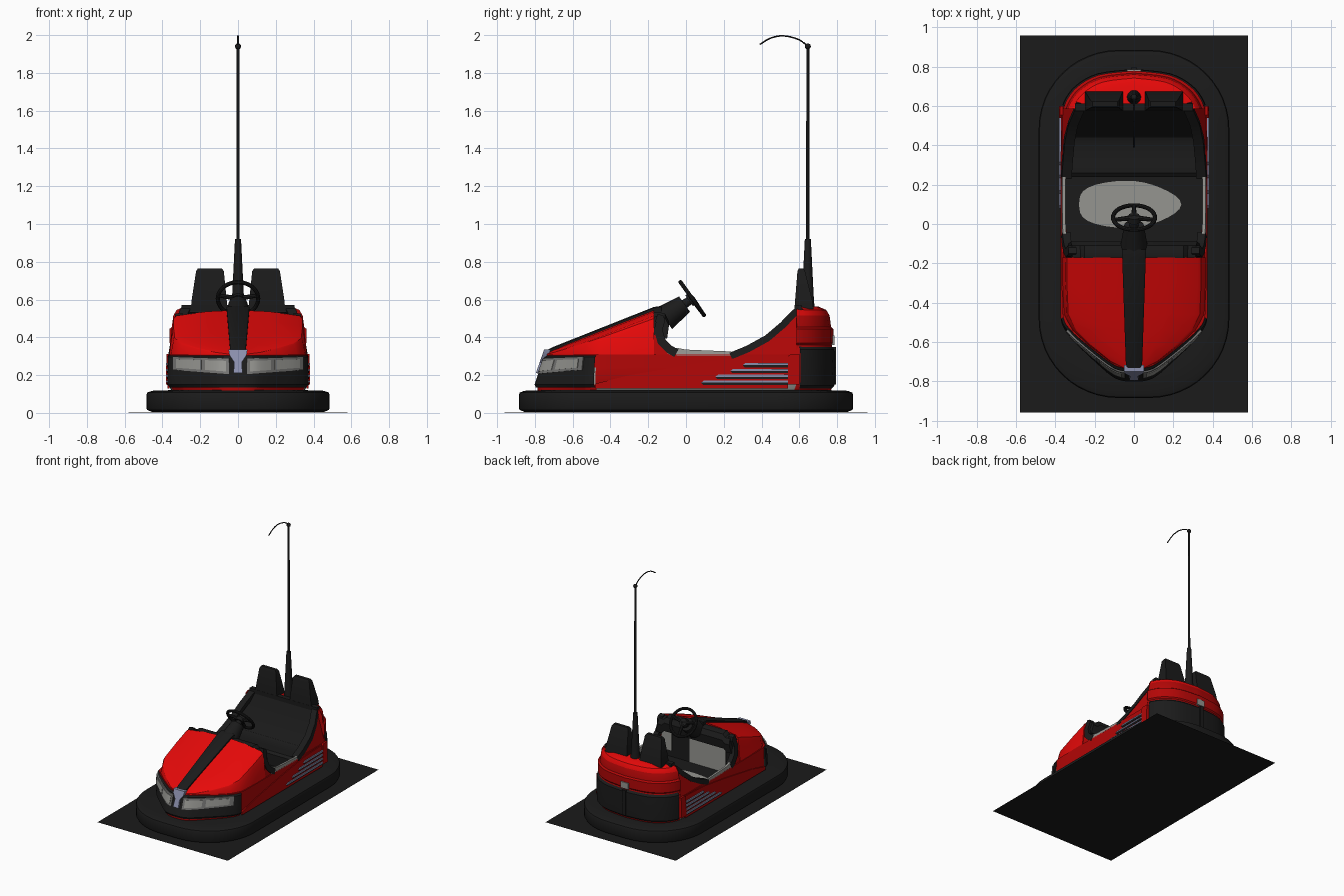
import bpy, bmesh, math
from mathutils import Vector

if "Cube" in bpy.data.objects:
    bpy.data.objects.remove(bpy.data.objects["Cube"])

def mat(name, r, g, b):
    m = bpy.data.materials.new(name)
    m.diffuse_color = (r, g, b, 1)
    m.use_nodes = True
    m.node_tree.nodes["Principled BSDF"].inputs["Base Color"].default_value = m.diffuse_color
    return m

RED = mat("red paint", 0.85, 0.003, 0.003)
DARK = mat("deep red paint", 0.45, 0.002, 0.002)
BLACK = mat("black plastic", 0.011, 0.011, 0.011)
GREY = mat("light grey trim", 0.30, 0.30, 0.28)
LENS = mat("lens grey", 0.17, 0.17, 0.165)
SILVER = mat("blue silver", 0.26, 0.28, 0.42)

def build(name, lofts, mats, rule=None):
    """Each loft is a list of closed rings; skinned and capped at both ends."""
    bm = bmesh.new()
    for rings in lofts:
        vs = [[bm.verts.new(p) for p in r] for r in rings]
        n = len(vs[0])
        for a, b in zip(vs, vs[1:]):
            for i in range(n):
                j = (i + 1) % n
                bm.faces.new((a[i], a[j], b[j], b[i]))
        bm.faces.new(vs[0][::-1])
        bm.faces.new(vs[-1])
    bmesh.ops.recalc_face_normals(bm, faces=bm.faces)
    if rule:
        for f in bm.faces:
            f.material_index = rule(f)
    me = bpy.data.meshes.new(name)
    bm.to_mesh(me)
    bm.free()
    for m in mats:
        me.materials.append(m)
    ob = bpy.data.objects.new(name, me)
    bpy.context.collection.objects.link(ob)
    return ob

def box(x0, x1, y0, y1, z0, z1):
    return [[(x0, y0, z), (x1, y0, z), (x1, y1, z), (x0, y1, z)] for z in (z0, z1)]

def tube(p, q, r1, r2, n=20):
    p, q = Vector(p), Vector(q)
    rot = (q - p).to_track_quat('Z', 'Y')
    return [[c + rot @ Vector((r * math.cos(2 * math.pi * i / n), r * math.sin(2 * math.pi * i / n), 0))
             for i in range(n)] for c, r in ((p, r1), (q, r2))]

def xs(y, z):  # body side leans inwards above the belt line, and towards the seat back
    return .368 - .17 * max(0, z - .29) - .25 * max(0, y - .48) * min(1, max(0, z - .36) / .1)

def side(name, pts, out, thick, m):
    """Panel drawn in the side view, mirrored onto both sides."""
    build(name, [[[(s * (xs(y, z) + o), y, z) for y, z in pts] for o in (out - thick, out)]
                 for s in (1, -1)], [m])

def band(name, top, width, out, thick, m):
    """Strip along the side-view path, made of quads so that it can bend."""
    lofts = []
    for s in (1, -1):
        rings = []
        for i, (y, z) in enumerate(top):
            a, b = Vector(top[max(i - 1, 0)]), Vector(top[min(i + 1, len(top) - 1)])
            t = (b - a).normalized()
            y2, z2 = y - t.y * -width, z - t.x * width
            rings.append([(s * (xs(y, z) + out), y, z), (s * (xs(y2, z2) + out), y2, z2),
                          (s * (xs(y2, z2) + out - thick), y2, z2), (s * (xs(y, z) + out - thick), y, z)])
        lofts.append(rings)
    build(name, lofts, [m])

def spline(pts, n):
    res = []
    for i in range(len(pts) - 1):
        a, b, c, d = (Vector(pts[min(max(k, 0), len(pts) - 1)]) for k in (i - 1, i, i + 1, i + 2))
        for k in range(n):
            t = k / n
            res.append(0.5 * (2 * b + (c - a) * t + (2 * a - 5 * b + 4 * c - d) * t * t
                              + (3 * b - a - 3 * c + d) * t ** 3))
    return res + [Vector(pts[-1])]

# Plan outline of the body, right half from nose to tail
half = spline([(0, -.79), (.06, -.785), (.12, -.755), (.24, -.645), (.32, -.56), (.36, -.48), (.368, -.3),
               (.368, .1), (.368, .4), (.366, .54), (.35, .62), (.29, .70), (.18, .76), (0, .782)], 4)
outline = [tuple(p) for p in half] + [(-p[0], p[1]) for p in half[-2:0:-1]]

def P(x, y, z, d):  # outline point inset by d; nose leans backwards
    y2 = y * (1 - d / 0.79)
    if y < -0.45:
        y2 += (z - 0.15) * 0.35 * (-0.45 - y) / 0.34
    return (x * (1 - d / 0.37), y2, z)

def levels(pts, lv, ymin=-1):
    return [[(p[0], max(p[1], ymin), z) for p in (P(x, y, z, d) for x, y in pts)] for z, d in lv]

# Ground plate
build("floor_plate", [box(-.58, .58, -.96, .96, 0, .001)], [BLACK])

# Rubber bumper ring
def rrect(d, z):
    return [(sx * .08 + (.405 - d) * math.cos(a), sy * .485 + (.40 - d) * math.sin(a), z)
            for q, (sx, sy) in enumerate(((1, 1), (-1, 1), (-1, -1), (1, -1)))
            for a in [math.pi / 2 * (q + k / 12) for k in range(13)]]
build("rubber_bumper", [[rrect(d, z) for d, z in ((.03, .005), (.005, .015), (0, .025), (0, .095),
                                                  (.005, .108), (.03, .117), (.12, .12))]], [BLACK])

# Lower body tub: outer wall, sill, inner wall and floor
def tub_rule(f):
    c = f.calc_center_median()
    if abs(c.x) < .3595 and abs(c.y) < .6 and .125 < c.z < .27 and (abs(c.x) > .35 or len(f.verts) > 4):
        return 1 if len(f.verts) > 4 else 2
    return 0
build("lower_body", [levels(outline, ((.11, .02), (.15, 0), (.24, 0), (.31, 0), (.31, .012), (.19, .018)))],
      [DARK, BLACK, GREY], tub_rule)
build("floor_mat", [[[(-.04 + .26 * math.cos(a) * (1 + .08 * math.cos(3 * a)), .1 + .12 * math.sin(a), z)
                      for a in [2 * math.pi * i / 32 for i in range(32)]] for z in (.185, .194)]], [GREY])

# Hood
def zc(y):
    return .325 + (y + .735) * .389
rings = []
for y, w in ((-.735, .05), (-.70, .125), (-.615, .235), (-.54, .315), (-.46, .358), (-.3, .365), (-.17, .365)):
    c = zc(y)
    zs = c - .01 - .02 * w / .36
    h = [(w, .27), (w, .30), (w * .955, .3 + (zs - .3) * .8), (w * .935, .3 + (zs - .3) * .93),
         (w * .89, zs), (w * .45, c - .008), (0, c)]
    rings.append([(x, y, z) for x, z in h] + [(-x, y, z) for x, z in h[-2::-1]])
build("hood", [rings], [RED])
build("hood_stripe", [[[(-w, y, zc(y) - .03), (w, y, zc(y) - .03), (w, y, zc(y) + t),
                        (w * .8, y, zc(y) + t + .006), (-w * .8, y, zc(y) + t + .006), (-w, y, zc(y) + t)]
                       for y, w, t in ((-.75, .035, .002), (-.7, .042, .006), (-.17, .06, .01), (-.13, .06, 0))]],
      [BLACK])

# Dashboard and firewall with grey panels
dash = [(-.18, .42), (-.172, .535), (-.15, .54), (-.11, .53), (-.09, .49), (-.10, .42)]
build("dashboard", [[[(s * (xs(y, z) - .012), y, z - (.027 if s * s > .7 else .005)) for y, z in dash]
                     for s in (-1, -.87, -.8, 0, .8, .87, 1)]], [BLACK])
build("firewall", [box(-.345, .345, -.18, -.165, .16, .45)], [BLACK])
build("firewall_panels", [box(-.24, .08, -.17, -.16, .19, .40), box(.24, .33, -.17, -.16, .24, .40)], [GREY])
side("front_side_wing", [(-.18, .27), (-.18, .48), (-.165, .42), (-.13, .365), (-.06, .325), (-.02, .27)],
     -.002, .02, DARK)
band("cowl_trim", [(-.04, .335), (-.075, .355), (-.11, .39), (-.125, .44), (-.11, .49), (-.12, .515),
                   (-.15, .525)], -.045, .004, .04, BLACK)
side("sill_trim", [(-.10, .312), (-.05, .345), (0, .335), (.24, .325), (.24, .305), (-.05, .305)], .003, .016, GREY)

# Rear wings, black rim and tail shell with a brighter deck
rim = [(.23, .318), (.32, .355), (.42, .41), (.50, .478), (.56, .54), (.60, .572)]
side("rear_side_wing", [(.235, .305), (.33, .335), (.43, .39), (.51, .46), (.57, .52), (.60, .53), (.60, .29),
                        (.235, .29)], -.002, .02, DARK)
band("seat_rim", rim, .036, .004, .05, BLACK)
tail = [p for p in outline if p[1] > .55]
build("tail_shell", [levels(tail, ((.30, 0), (.36, .01), (.37, .002), (.445, .002), (.455, .014), (.515, .022),
                                   (.545, .04), (.562, .08)), .585)], [DARK, RED],
      lambda f: 1 if f.calc_center_median().z > .516 and f.normal.z > .3 else 0)
build("seat_back_top", [box(-.30, .30, .575, .612, .50, .572)], [BLACK])
build("rear_bumper", [levels([p for p in outline if p[1] > .60],
                             ((.13, .01), (.145, -.004), (.24, -.007), (.335, -.004), (.352, .01)), .6)], [BLACK])
build("rear_latch", [box(-.035, .035, .74, .786, .36, .41)], [GREY])
build("rear_post", [box(-.015, .015, .75, .795, .15, .35)], [BLACK])

# Lower side skirts, pillars and side bars
side("side_skirt", [(-.48, .13), (-.48, .155), (-.30, .2), (.05, .26), (.30, .295), (.54, .305), (.54, .13)],
     .006, .012, DARK)
side("side_pillar", [(.54, .15), (.54, .30), (.555, .312), (.60, .312), (.60, .15)], .013, .04, DARK)
for i, y0 in enumerate((.08, .155, .235, .30)):
    z = .16 + .031 * i
    side("side_slot_%d" % (i + 1), [(y0 + .01, z - .012), (y0, z), (.54, z), (.54, z - .012)], .008, .01, BLACK)
    side("side_bar_%d" % (i + 1), [(y0, z), (y0 + .015, z + .011), (.54, z + .011), (.54, z)], .013, .015, SILVER)

# Nose mask with headlights
build("nose_mask", [levels([p for p in outline if p[1] < -.475],
                           ((.135, 0), (.15, -.012), (.20, -.013), (.295, -.01), (.308, .004)))], [BLACK])
front = [p for p in half if p[1] < -.4]
def fy(x):
    for a, b in zip(front, front[1:]):
        if a[0] <= x <= b[0]:
            return a[1] + (b[1] - a[1]) * (x - a[0]) / (b[0] - a[0])
    return front[-1][1]
def lamp(x0, x1, m, off):
    """Curved plate on the nose between x0 and x1, margin m from the lamp edge."""
    lofts = []
    for s in (1, -1):
        rings = []
        for k in range(9):
            x = x0 + (x1 - x0) * k / 8
            t = (x - .045) / .28
            lo, hi = .205 + .022 * t + m, .288 + .01 * t - m
            rings.append([(s * p[0], p[1], p[2]) for p in
                          (P(x, fy(x), z, d) for z, d in ((lo, -.005), (lo, -off), (hi, -off), (hi, -.005)))])
        lofts.append(rings)
    return lofts
build("headlight_frames", lamp(.045, .33, 0, .018), [LENS])
build("headlight_cells", lamp(.06, .165, .013, .021) + lamp(.185, .31, .013, .021), [GREY])
em = [(.05, .335), (.045, .305), (.02, .268), (.024, .21)]
em = em + [(-x, z) for x, z in em[::-1]]
build("nose_plate", [[[(x, -.802 + (z - .15) * .35 + o, z) for x, z in em] for o in (-.014, .02)]], [SILVER])

# Bench seat
seat = [(.24, .15), (.24, .28), (.26, .295), (.32, .295), (.40, .285), (.44, .30), (.49, .37), (.54, .46),
        (.58, .55), (.60, .56), (.60, .15)]
build("bench_seat", [[[(s * (xs(y, z) - .016), y, z) for y, z in seat] for s in (-1, 1)]], [BLACK])

# Headrests
def rest(s):
    return [[(s * x, y, z) for x, y in ((a, f), (b, f), (b, r), (a, r))]
            for z, a, b, f, r in ((.55, .055, .25, .575, .675), (.60, .06, .245, .578, .668),
                                  (.75, .075, .222, .59, .63), (.765, .085, .212, .597, .622))]
build("headrests", [rest(1), rest(-1)], [BLACK])

# Mast with contact wire
Y = .645
build("mast_base", [tube((0, Y, .55), (0, Y, .62), .036, .031), tube((0, Y, .62), (0, Y, .92), .031, .016)], [BLACK])
build("mast_pole", [tube((0, Y, .9), (0, Y, 1.945), .009, .008, 12)], [BLACK])
bpy.ops.mesh.primitive_uv_sphere_add(segments=16, ring_count=8, radius=.016, location=(0, Y, 1.94))
bpy.context.object.name = "mast_ball"
bpy.context.object.data.materials.append(BLACK)
wire = spline([(Y, 1.94), (.60, 1.975), (.52, 1.996), (.45, 1.985), (.39, 1.95)], 3)
build("contact_wire", [tube((0, *a), (0, *b), .004, .004, 8) for a, b in zip(wire, wire[1:])], [BLACK])

# Steering column and wheel
hub, n = Vector((0, .033, .605)), Vector((0, .815, .579))
u, v = Vector((1, 0, 0)), Vector((0, -.579, .815))
build("steering_column", [tube(hub - n * .18, hub - n * .05, .07, .05), tube(hub - n * .07, hub - n * .01, .025, .022),
                          tube(hub - n * .02, hub + n * .008, .035, .03)], [BLACK])
build("wheel_spokes", [tube(hub, hub + (u * math.cos(a) + v * math.sin(a)) * .105, .014, .010, 8)
                       for a in (0.2, math.pi - .2, -math.pi / 2)], [BLACK])
bpy.ops.mesh.primitive_torus_add(location=hub, rotation=(-.953, 0, 0), major_radius=.107, minor_radius=.011,
                                 major_segments=40, minor_segments=10)
bpy.context.object.name = "steering_wheel"
bpy.context.object.data.materials.append(BLACK)

# Smooth shading with sharp edges kept
bpy.ops.object.select_all(action='SELECT')
bpy.ops.object.shade_smooth_by_angle(angle=math.radians(30))
